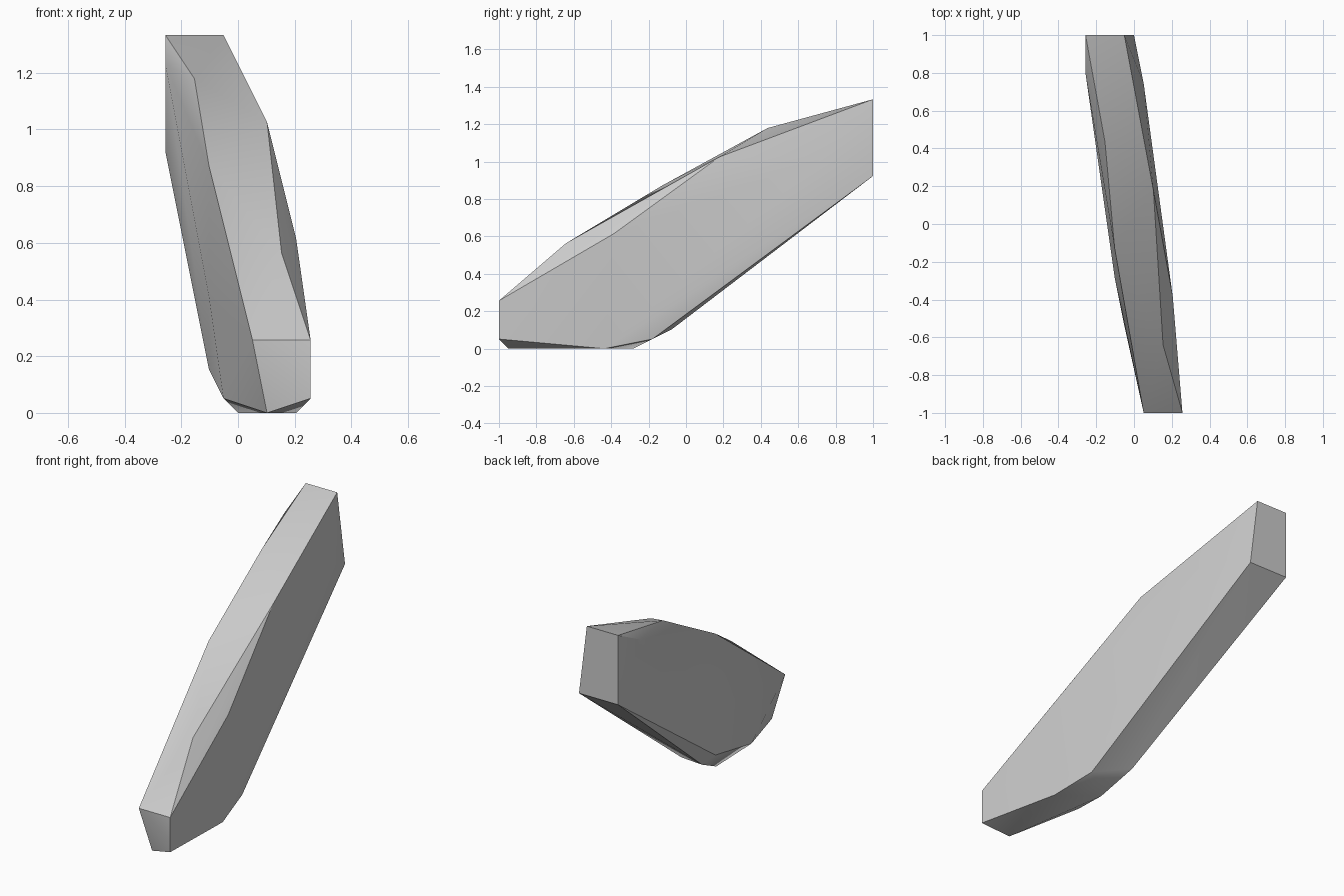
import bpy
import bmesh
from mathutils import Vector

if "Cube" in bpy.data.objects:
    bpy.data.objects.remove(bpy.data.objects["Cube"], do_unlink=True)

# The block is carved on a coarse grid: length 39 cells, overall 2 units
LENGTH = 39
CELL = 2 / LENGTH

# Corner outlines of the two broad sides (across, along, up) in grid cells
left_outline = [
    (5, 0, 5), (5, 0, 1), (4, 11, 0), (3, 16, 1),
    (0, 39, 18), (-1, 39, 26), (2, 23, 20), (3, 7, 11),
]
right_outline = [
    (1, 0, 5), (2, 1, 0), (-1, 9, 1), (0, 14, 0), (-1, 18, 2), (-2, 17, 3),
    (-5, 39, 18), (-5, 39, 26), (-3, 28, 23), (-2, 17, 17),
]
# Slight bulges that round the broad sides
bulges = [(4, 12, 12), (1, 34, 20), (-5, 35, 24), (-2, 14, 8)]


def grid_point(cell):
    """Turn grid cells into a position centred along the length."""
    across, along, up = cell
    return Vector((across, along - LENGTH / 2, up)) * CELL


def make_material(name, colour):
    material = bpy.data.materials.new(name)
    material.use_nodes = True
    material.diffuse_color = colour
    material.node_tree.nodes["Principled BSDF"].inputs["Base Color"].default_value = colour
    return material


def make_hull(name, cells, material):
    """Wrap a convex faceted solid around the given corners."""
    bm = bmesh.new()
    for cell in cells:
        bm.verts.new(grid_point(cell))
    result = bmesh.ops.convex_hull(bm, input=bm.verts[:])
    loose = {g for g in result["geom_interior"] + result["geom_unused"]
             if isinstance(g, bmesh.types.BMVert)}
    bmesh.ops.delete(bm, geom=list(loose), context="VERTS")
    bmesh.ops.recalc_face_normals(bm, faces=bm.faces[:])
    mesh = bpy.data.meshes.new(name)
    bm.to_mesh(mesh)
    bm.free()
    mesh.materials.append(material)
    obj = bpy.data.objects.new(name, mesh)
    bpy.context.collection.objects.link(obj)
    return obj


# Leaning stone slab
stone = make_material("light_grey_stone", (0.6, 0.6, 0.6, 1))
slab = make_hull("stone_slab", left_outline + right_outline + bulges, stone)

# Soft shading on shallow facets, crisp on the main edges
bpy.ops.object.select_all(action="DESELECT")
slab.select_set(True)
bpy.context.view_layer.objects.active = slab
bpy.ops.object.shade_smooth_by_angle(angle=0.52)
